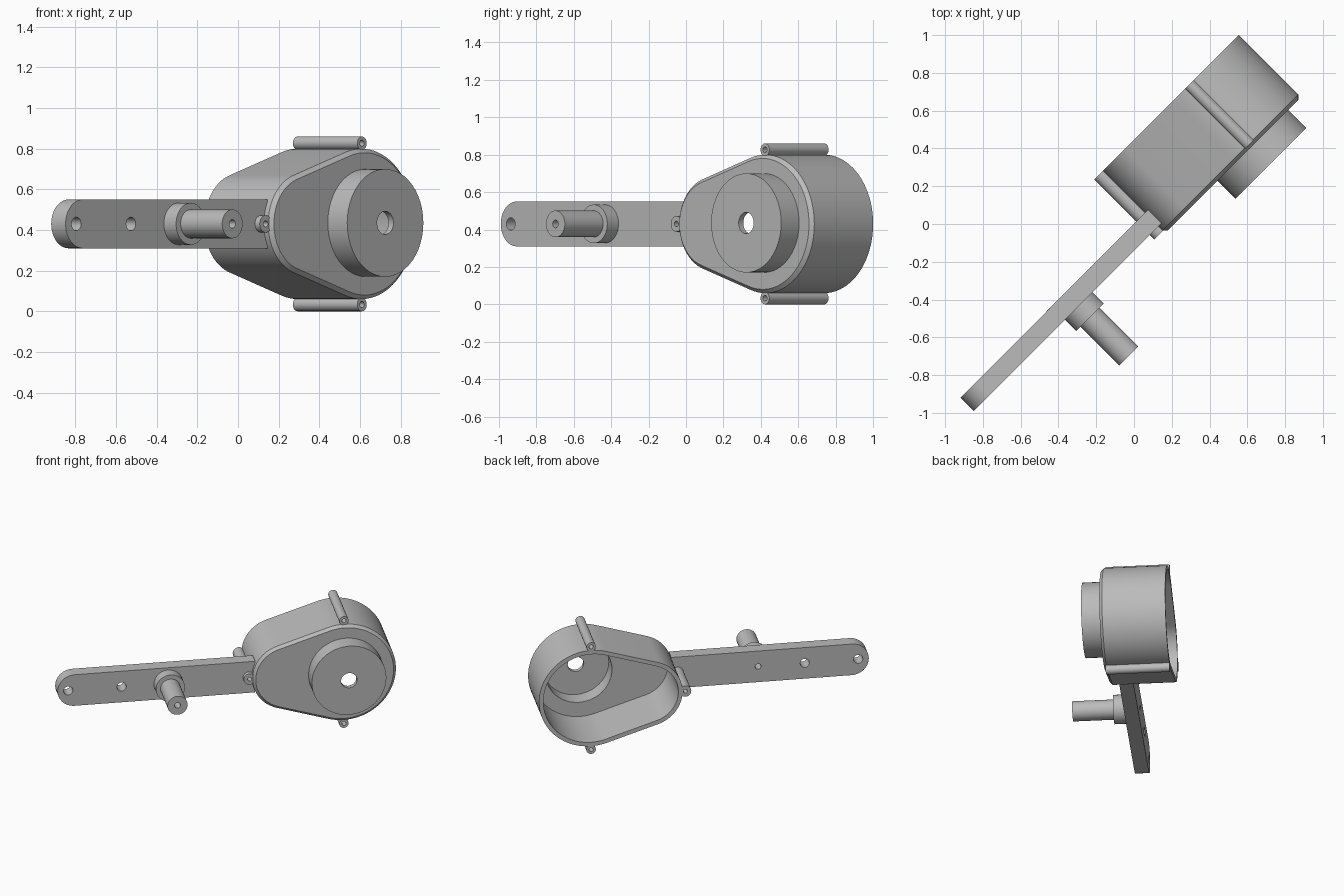
import bpy, bmesh, math
from mathutils import Matrix, Vector

if "Cube" in bpy.data.objects:
    bpy.data.objects.remove(bpy.data.objects["Cube"], do_unlink=True)

grey = bpy.data.materials.new("plain_grey")
grey.use_nodes = True
grey.diffuse_color = (0.5, 0.5, 0.5, 1)
grey.node_tree.nodes["Principled BSDF"].inputs["Base Color"].default_value = (0.5, 0.5, 0.5, 1)

MID = 0.43                           # height of the arm axis
TURN = Matrix.Rotation(math.radians(45), 4, "Z")


def arc(u, z, r, start, end, n):
    return [(u + r * math.cos(start + (end - start) * i / n),
             z + r * math.sin(start + (end - start) * i / n)) for i in range(n + 1)]


def circle(u, z, r, n=48):
    return arc(u, z, r, 0, 2 * math.pi, n)[:-1]


def egg(inset=0):
    """Outline wrapped round a small and a large circle."""
    c1, r1, c2, r2 = 0.33, 0.25 - inset, 0.73, 0.37 - inset
    phi = math.acos((r1 - r2) / (c2 - c1))
    return arc(c2, MID, r2, -phi, phi, 48) + arc(c1, MID, r1, phi, 2 * math.pi - phi, 32)


def loft(name, *rings):
    """Solid through matching outlines, each given as (outline, forward position)."""
    bm = bmesh.new()
    loops = [[bm.verts.new(TURN @ Vector((u, -v, z))) for u, z in pts] for pts, v in rings]
    for a, b in zip(loops, loops[1:]):
        for i in range(len(a)):
            j = (i + 1) % len(a)
            bm.faces.new((a[i], a[j], b[j], b[i]))
    bm.faces.new(loops[0])
    bm.faces.new(loops[-1])
    bmesh.ops.recalc_face_normals(bm, faces=bm.faces)
    mesh = bpy.data.meshes.new(name)
    bm.to_mesh(mesh)
    bm.free()
    mesh.materials.append(grey)
    ob = bpy.data.objects.new(name, mesh)
    bpy.context.collection.objects.link(ob)
    return ob


def rod(name, u, z, r, back, front):
    return loft(name, (circle(u, z, r), back), (circle(u, z, r), front))


def activate(ob):
    bpy.ops.object.select_all(action="DESELECT")
    ob.select_set(True)
    bpy.context.view_layer.objects.active = ob


def combine(ob, other, operation="DIFFERENCE"):
    activate(ob)
    mod = ob.modifiers.new("combine", "BOOLEAN")
    mod.operation, mod.solver, mod.object = operation, "EXACT", other
    bpy.ops.object.modifier_apply(modifier=mod.name)
    bpy.data.objects.remove(other, do_unlink=True)


def drill(ob, u, z, r):
    combine(ob, rod("drill", u, z, r, -0.6, 0.6))


# Housing: hollow shell open at the back, chamfered at the front
housing = loft("housing", (egg(), -0.315), (egg(), 0.13), (egg(0.02), 0.15))
combine(housing, rod("cap", 0.74, MID + 0.005, 0.265, 0.05, 0.285), "UNION")
combine(housing, loft("cavity", (egg(0.03), -0.5), (egg(0.03), 0.12)))
combine(housing, rod("cap_cavity", 0.74, MID + 0.005, 0.235, 0.0, 0.25))
drill(housing, 0.74, MID + 0.005, 0.057)

# Screw tubes round the housing
tubes = []
for name, u, z, r in (("top_screw_tube", 0.73, 0.827, 0.033),
                      ("bottom_screw_tube", 0.73, 0.033, 0.033),
                      ("end_screw_tube", 0.06, MID, 0.042)):
    tube = rod(name, u, z, r, -0.315, 0.133)
    drill(tube, u, z, 0.015)
    tubes.append(tube)

# Arm: flat bar with a rounded end and holes
outline = arc(-1.18, MID, 0.12, math.pi / 2, 1.5 * math.pi, 32)
outline += [(0.105, MID - 0.12), (0.105, MID + 0.12)]
arm = loft("arm", (outline, 0), (outline, 0.1))
for u, r in ((-1.225, 0.033), (-0.845, 0.033), (-0.513, 0.021), (0.06, 0.015)):
    drill(arm, u, MID, r)

# Collar and pin standing on the arm
collar = rod("pin_collar", -0.513, MID, 0.103, 0.095, 0.185)
pin = rod("pin", -0.513, MID, 0.071, 0.1, 0.474)
for ob in (collar, pin):
    drill(ob, -0.513, MID, 0.021)

for ob in [housing, arm, collar, pin] + tubes:
    activate(ob)
    bpy.ops.object.shade_smooth_by_angle(angle=math.radians(30))
